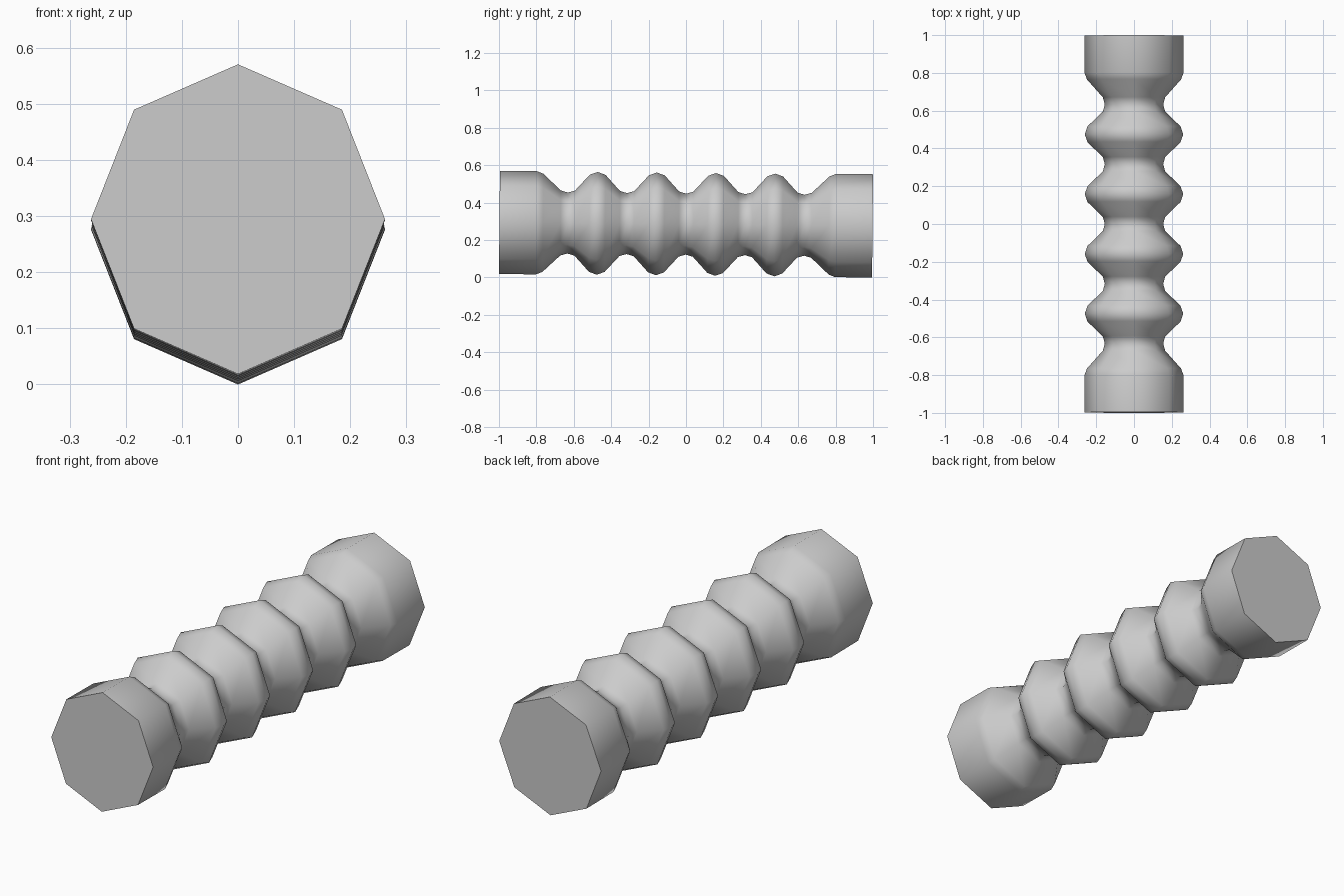
import bpy, bmesh, math
from mathutils import Matrix

if "Cube" in bpy.data.objects:
    bpy.data.objects.remove(bpy.data.objects["Cube"])

# Octagonal bellows hose: rings along y, slightly tilted
RX, RZ, HALF = 0.262, 0.276, 0.9974
PITCH = 0.3165

# Profile: (y, scale) with plain collars, five valleys and four crests
profile = [(-HALF, 1.0), (-0.8, 1.0), (-0.765, 0.95)]
for i in range(5):
    valley = (i - 2) * PITCH
    profile += [(valley - 0.038, 0.63), (valley, 0.59), (valley + 0.038, 0.63)]
    if i < 4:
        crest = valley + PITCH / 2
        profile += [(crest - 0.042, 0.94), (crest, 0.995), (crest + 0.042, 0.94)]
profile += [(0.765, 0.95), (0.8, 1.0), (HALF, 1.0)]

bm = bmesh.new()
rings = []
for y, s in profile:
    rings.append([bm.verts.new((RX * s * math.cos(k * math.pi / 4), y,
                                RZ * s * math.sin(k * math.pi / 4)))
                  for k in range(8)])

# Hose wall
for a, b in zip(rings, rings[1:]):
    for k in range(8):
        n = (k + 1) % 8
        bm.faces.new((a[k], a[n], b[n], b[k]))

# Flat end caps
bm.faces.new(rings[0])
bm.faces.new(rings[-1])
bmesh.ops.recalc_face_normals(bm, faces=bm.faces)

# Slight downward tilt towards the back, resting on the ground
bm.transform(Matrix.Rotation(-0.0093, 4, 'X'))
low = min(v.co.z for v in bm.verts)
bmesh.ops.translate(bm, verts=bm.verts, vec=(0, 0, -low))

mesh = bpy.data.meshes.new("bellows_hose")
bm.to_mesh(mesh)
bm.free()
hose = bpy.data.objects.new("bellows_hose", mesh)
bpy.context.collection.objects.link(hose)
bpy.context.view_layer.objects.active = hose
hose.select_set(True)
bpy.ops.object.shade_smooth_by_angle(angle=math.radians(60))
